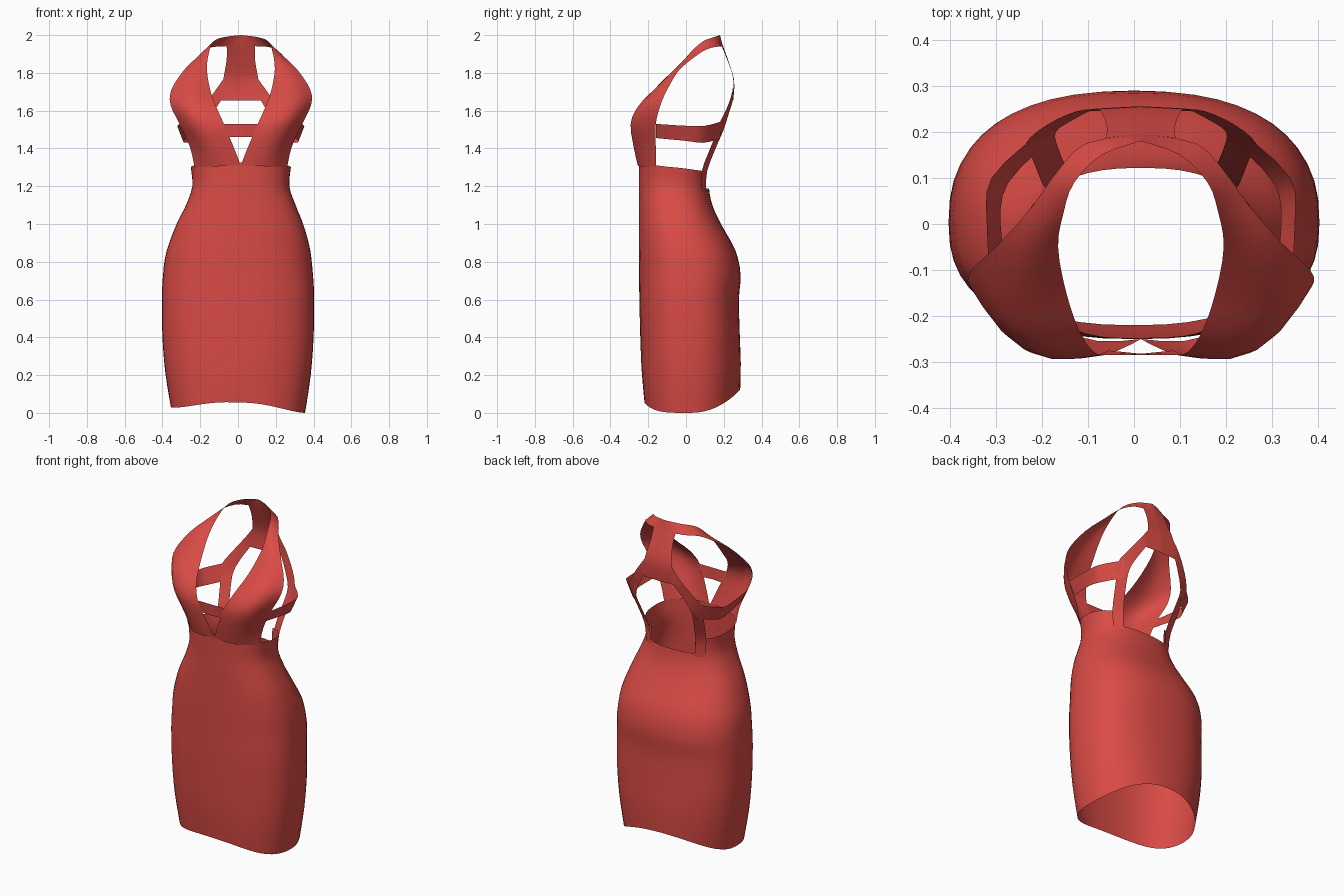
import bpy, bmesh, math
from mathutils import Vector

default_cube = bpy.data.objects.get("Cube")
if default_cube:
    bpy.data.objects.remove(default_cube, do_unlink=True)

SHIFT = .015  # the bodice sits slightly off the skirt axis

fabric = bpy.data.materials.new("red fabric")
fabric.use_nodes = True
colour = (.7, .07, .06, 1)
fabric.diffuse_color = colour
shader = fabric.node_tree.nodes["Principled BSDF"]
shader.inputs["Base Color"].default_value = colour
shader.inputs["Roughness"].default_value = .8


def smooth_path(points, steps=3):
    """Catmull-Rom curve through the points, keeping the ends."""
    pts = [Vector(p) for p in points]
    result = []
    for i in range(len(pts) - 1):
        before, start = pts[max(i - 1, 0)], pts[i]
        end, after = pts[i + 1], pts[min(i + 2, len(pts) - 1)]
        for s in range(steps):
            t = s / steps
            tangent_a, tangent_b = (end - before) / 2, (after - start) / 2
            delta = end - start
            result.append(start + tangent_a * t
                          + (3 * delta - 2 * tangent_a - tangent_b) * t ** 2
                          + (tangent_a + tangent_b - 2 * delta) * t ** 3)
    return result + [pts[-1]]


def make_sheet(name, rows, closed=False, mirrored=False, is_cut=None):
    """Skin rows of points into one smooth cloth surface."""
    bm = bmesh.new()
    grid = [[bm.verts.new(p) for p in row] for row in rows]
    width = len(grid[0])
    for low, high in zip(grid, grid[1:]):
        for i in range(width if closed else width - 1):
            j = (i + 1) % width
            bm.faces.new((low[i], low[j], high[j], high[i]))
    if is_cut:
        cut = [f for f in bm.faces if is_cut(f.calc_center_median())]
        bmesh.ops.delete(bm, geom=cut, context='FACES')
    if mirrored:
        bmesh.ops.mirror(bm, geom=bm.verts[:] + bm.edges[:] + bm.faces[:],
                         axis='X', merge_dist=.002)
    bmesh.ops.recalc_face_normals(bm, faces=bm.faces)
    mesh = bpy.data.meshes.new(name)
    bm.to_mesh(mesh)
    bm.free()
    mesh.materials.append(fabric)
    mesh.polygons.foreach_set("use_smooth", [True] * len(mesh.polygons))
    obj = bpy.data.objects.new(name, mesh)
    bpy.context.collection.objects.link(obj)
    return obj


def make_strip(name, inner, outer, bulges=None, columns=6):
    """Mirrored strip between two edge curves, optionally bowed outward."""
    bulges = bulges or [0] * len(inner)
    bow_path = smooth_path([(b, 0, 0) for b in bulges])
    rows = []
    for a, b, bow in zip(smooth_path(inner), smooth_path(outer), bow_path):
        chord = b - a
        outward = Vector((chord.y, -chord.x, 0))
        if outward.length > 0:
            outward.normalize()
        rows.append([a.lerp(b, c / columns)
                     + outward * bow.x * math.sin(math.pi * c / columns)
                     for c in range(columns + 1)])
    obj = make_sheet(name, rows, mirrored=True)
    obj.location.x = SHIFT
    return obj


# Skirt: (height, half width, front y, back y) lofted as rounded rings
skirt_profile = [
    (0, .355, -.22, .287), (.2, .385, -.235, .29), (.4, .4, -.242, .285),
    (.6, .403, -.247, .28), (.73, .397, -.248, .289), (.86, .38, -.25, .262),
    (1, .335, -.25, .185), (1.1, .29, -.25, .14), (1.2, .257, -.25, .122),
    (1.3, .265, -.25, .122)]
heights = smooth_path([(h, w, 0) for h, w, f, b in skirt_profile])
depths = smooth_path([(f, b, 0) for h, w, f, b in skirt_profile])
skirt_rows = []
SIDES = 48
for size, depth in zip(heights, depths):
    z, half = size.x, size.y
    near_hem = max(0, 1 - z / .4)
    # the widest line lies a little in front of the middle below the waist
    widest = (depth.x + depth.y) / 2 - .015 * min(1, max(0, 1.2 - z) * 4)
    drift = SHIFT * min(1, max(0, z - .8) / .3)
    row = []
    for i in range(SIDES):
        angle = math.tau * i / SIDES
        c, s = math.cos(angle), math.sin(angle)
        is_back = s > 0
        power = .82 + (.1 * near_hem if is_back else 0)
        reach = depth.y - widest if is_back else widest - depth.x
        x = half * math.copysign(abs(c) ** power, c)
        y = widest + reach * math.copysign(abs(s) ** power, s)
        # wavy hem, lifted at the front and more at the back
        hem = .014 - .014 * c + (.112 * s ** 2 if is_back else .042 * s ** 4)
        top = -.025 * s
        lift = hem * near_hem + top * max(0, (z - 1.1) / .2)
        row.append((x + drift, y, z + lift))
    skirt_rows.append(row)


def in_back_opening(p):
    return p.z > 1.175 and p.y > 0 and abs(p.x - SHIFT) < .15


make_sheet("skirt", skirt_rows, closed=True, is_cut=in_back_opening)

# Front halter: cups rising to shoulder straps and a neck band
make_strip(
    "halter_cups",
    [(0, -.25, 1.31), (.035, -.268, 1.4), (.09, -.285, 1.53),
     (.13, -.24, 1.62), (.162, -.15, 1.71), (.18, -.05, 1.82),
     (.168, .025, 1.91), (.145, .09, 1.967), (.085, .15, 1.99), (0, .18, 2)],
    [(.245, -.16, 1.3), (.27, -.16, 1.41), (.325, -.16, 1.53),
     (.372, -.135, 1.63), (.368, -.1, 1.71), (.305, -.04, 1.81),
     (.235, .04, 1.88), (.185, .11, 1.925), (.12, .175, 1.94), (0, .195, 1.94)],
    [.042, .056, .065, .06, .045, .02, .005, 0, 0, 0])

# Band across the neckline opening
make_strip("front_band",
           [(0, -.282, 1.46), (.07, -.275, 1.46)],
           [(0, -.285, 1.53), (.095, -.285, 1.53)], columns=2)

# Back panel hanging from the neck band
make_strip("back_panel",
           [(0, .195, 1.945), (0, .222, 1.87), (0, .255, 1.76), (0, .25, 1.655)],
           [(.075, .187, 1.945), (.075, .218, 1.87), (.092, .25, 1.77),
            (.11, .245, 1.655)])

# Arms forking from the panel down to the waist
make_strip("back_arms",
           [(.08, .25, 1.7), (.105, .248, 1.655), (.15, .225, 1.58),
            (.185, .2, 1.5), (.18, .165, 1.42), (.157, .112, 1.28),
            (.148, .107, 1.17)],
           [(.09, .25, 1.77), (.14, .245, 1.7), (.205, .215, 1.61),
            (.25, .175, 1.53), (.235, .14, 1.43), (.212, .083, 1.28),
            (.2, .08, 1.17)],
           columns=3)

# Side straps joining the arms to the cups
make_strip("side_straps",
           [(.2, .18, 1.45), (.288, .09, 1.43), (.305, 0, 1.44),
            (.285, -.16, 1.455)],
           [(.225, .195, 1.545), (.325, .1, 1.52), (.335, 0, 1.52),
            (.325, -.16, 1.53)], columns=3)
